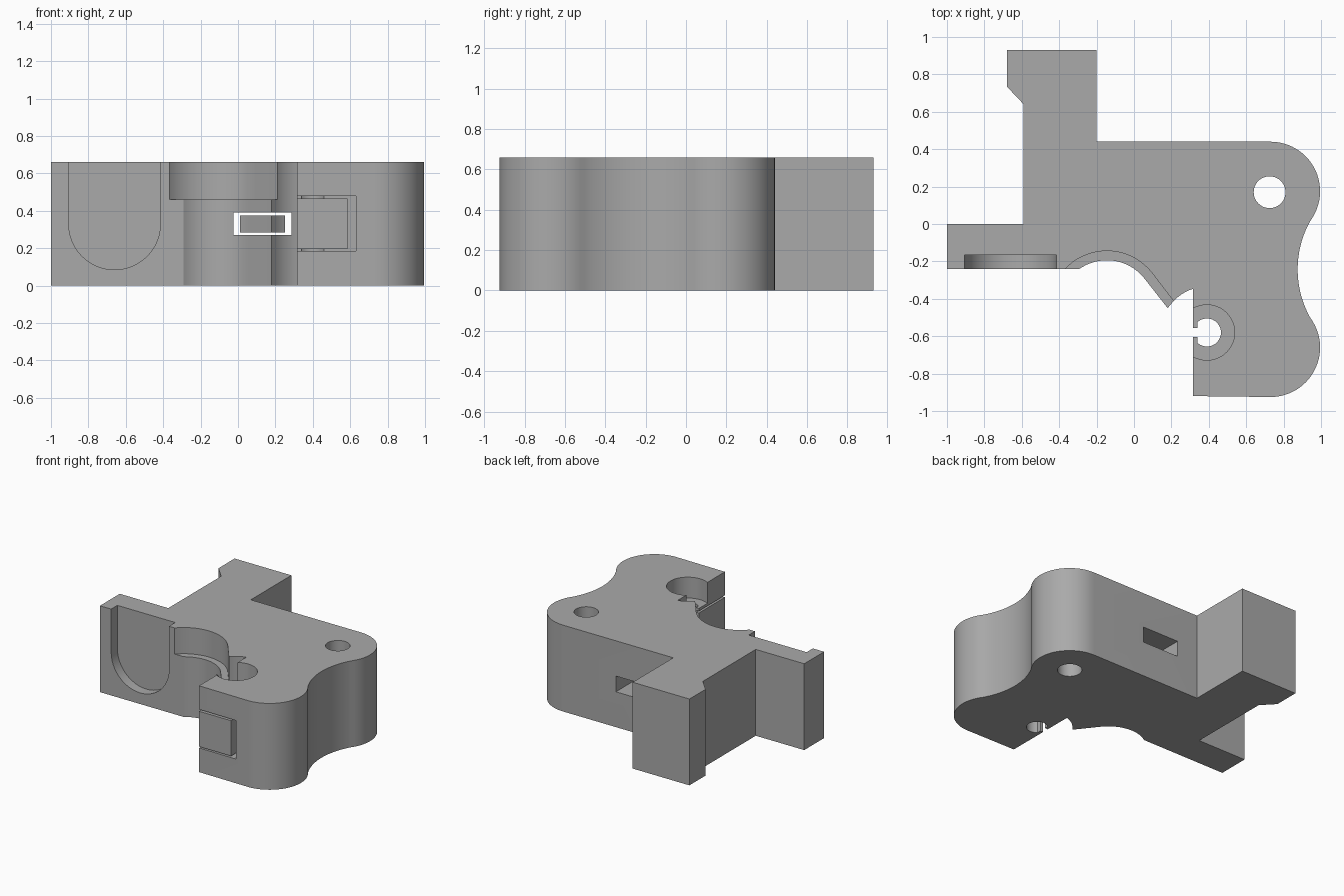
import bpy, bmesh
from math import cos, sin, radians

if "Cube" in bpy.data.objects:
    bpy.data.objects.remove(bpy.data.objects["Cube"])

HEIGHT = 0.66

grey = bpy.data.materials.new("plain grey")
grey.use_nodes = True
grey.diffuse_color = (0.4, 0.4, 0.4, 1)
grey.node_tree.nodes["Principled BSDF"].inputs["Base Color"].default_value = (0.4, 0.4, 0.4, 1)


def arc(cx, cy, r, start, end, steps=24):
    angles = [radians(start + (end - start) * i / steps) for i in range(steps + 1)]
    return [(cx + r * cos(a), cy + r * sin(a)) for a in angles]


def circle(cx, cy, r):
    return arc(cx, cy, r, 0, 360, 48)[:-1]


def rect(x0, x1, y0, y1):
    return [(x0, y0), (x1, y0), (x1, y1), (x0, y1)]


def prism(name, profile, low, high, upright=False):
    """Extrude a profile along z, or an x-z profile along y when upright."""
    bm = bmesh.new()
    rings = []
    for level in (low, high):
        rings.append([bm.verts.new((a, level, b) if upright else (a, b, level))
                      for a, b in profile])
    bm.faces.new(rings[0])
    bm.faces.new(rings[1])
    n = len(profile)
    for i in range(n):
        j = (i + 1) % n
        bm.faces.new((rings[0][i], rings[0][j], rings[1][j], rings[1][i]))
    bmesh.ops.recalc_face_normals(bm, faces=bm.faces)
    mesh = bpy.data.meshes.new(name)
    bm.to_mesh(mesh)
    bm.free()
    mesh.materials.append(grey)
    obj = bpy.data.objects.new(name, mesh)
    bpy.context.collection.objects.link(obj)
    return obj


def activate(obj):
    bpy.ops.object.select_all(action='DESELECT')
    obj.select_set(True)
    bpy.context.view_layer.objects.active = obj


def combine(obj, tool, operation='DIFFERENCE', keep=False):
    mod = obj.modifiers.new("shape", 'BOOLEAN')
    mod.object, mod.operation, mod.solver = tool, operation, 'EXACT'
    activate(obj)
    bpy.ops.object.modifier_apply(modifier=mod.name)
    if not keep:
        bpy.data.objects.remove(tool)


# Body outline, counter-clockwise from the front left corner
outline = [(-1, -0.24)]
outline += arc(-0.145, -0.45, 0.256, 125, 38)                 # shallow front scoop
outline += [(0.18, -0.45)]
outline += arc(0.39, -0.58, 0.245, 142, 108, 10)              # barrel clearance
outline += [(0.315, -0.92)]
outline += arc(0.73, -0.66, 0.265, -90, 31.7)                 # front lobe
outline += arc(1.405, -0.2425, 0.53, 211.7, 148.3)[1:-1]      # concave waist
outline += arc(0.73, 0.175, 0.265, -31.7, 90)                 # rear lobe
outline += [(-0.2, 0.44), (-0.2, 0.93), (-0.68, 0.93), (-0.68, 0.735),
            (-0.59, 0.64), (-0.59, 0), (-1, 0)]
body = prism("bracket_body", outline, 0, HEIGHT)

# Loose bar in the cross channel, trimmed flush with the front of the body
bar = prism("channel_bar", rect(0.01, 0.25, -0.7, 0.1), 0.285, 0.375)
combine(bar, body, 'INTERSECT', keep=True)

# Wider upper step of the front scoop
scoop = arc(-0.145, -0.45, 0.306, 38, 180)[::-1]
scoop += [(0.22, -0.423), (0.22, -0.6), (-0.451, -0.6)]
combine(body, prism("scoop_cutter", scoop, 0.46, 1))

# Round-bottomed pocket in the left wing, open at the top
pocket = arc(-0.66, 0.33, 0.245, 180, 360) + [(-0.415, 0.8), (-0.905, 0.8)]
combine(body, prism("pocket_cutter", pocket, -0.4, -0.165, upright=True))

# Rear bolt hole and front counterbore
combine(body, prism("bolt_cutter", circle(0.725, 0.17, 0.085), -0.2, 1))
combine(body, prism("bore_cutter", circle(0.39, -0.58, 0.148), 0.5, 1))

# Cross channel and square side pocket
combine(body, prism("channel_cutter", rect(-0.025, 0.285, -0.7, 0.6), 0.27, 0.39))
combine(body, prism("side_cutter", rect(0.25, 0.63, -1.1, -0.555), 0.185, 0.48))

# Block sitting in the side pocket
block = prism("pocket_block", rect(0.315, 0.585, -0.92, -0.605), 0.195, 0.465)

# Keyhole through the counterbore, cut from both body and block
keyhole = arc(0.39, -0.58, 0.075, -132, 132)
keyhole += [(0.34, -0.555), (0.28, -0.555), (0.28, -0.605), (0.34, -0.605)]
for part in (body, block):
    combine(part, prism("keyhole_cutter", keyhole, -0.2, 1))

for part in (body, bar, block):
    activate(part)
    bpy.ops.object.shade_smooth_by_angle(angle=radians(25))
